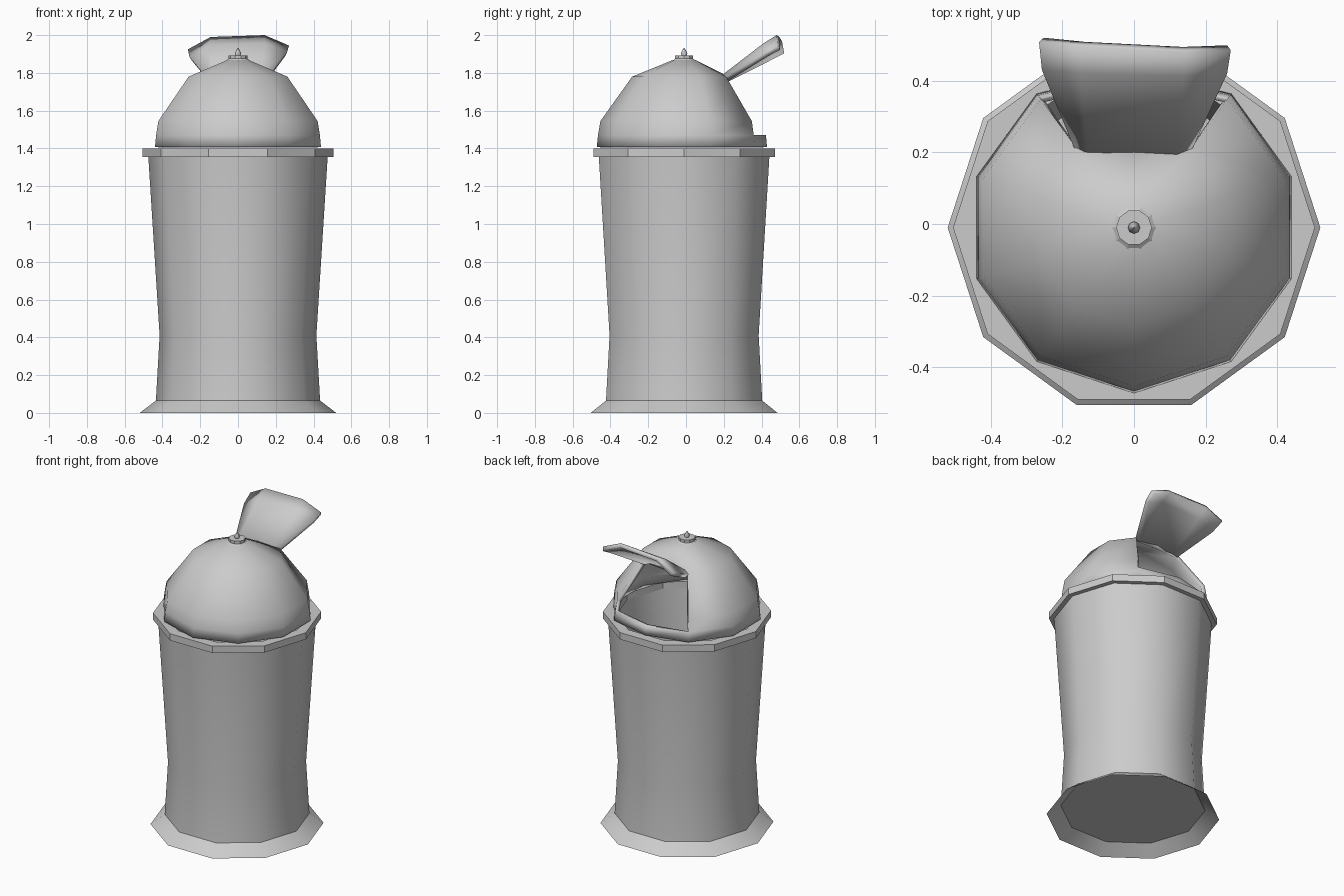
import bpy, bmesh
from math import sin, cos, radians, pi

if "Cube" in bpy.data.objects:
    bpy.data.objects.remove(bpy.data.objects["Cube"])

CY = -0.01  # the round parts share this centre line


def finish(name, bm, smooth=None, thickness=0, offset=-1):
    bmesh.ops.recalc_face_normals(bm, faces=bm.faces)
    me = bpy.data.meshes.new(name)
    bm.to_mesh(me)
    bm.free()
    ob = bpy.data.objects.new(name, me)
    bpy.context.collection.objects.link(ob)
    if thickness:
        mod = ob.modifiers.new("thickness", 'SOLIDIFY')
        mod.thickness = thickness
        mod.offset = offset
    if smooth:
        bpy.ops.object.select_all(action='DESELECT')
        ob.select_set(True)
        bpy.context.view_layer.objects.active = ob
        bpy.ops.object.shade_smooth_by_angle(angle=radians(smooth))
    return ob


def lathe(profile, n=10, phase=0.0, loop=False, cap_start=False, cap_end=False):
    """Revolve (radius, z) points; returns the bmesh and its vertex rings."""
    bm = bmesh.new()
    rings = [[bm.verts.new((r * cos(phase + 2 * pi * i / n),
                            CY + r * sin(phase + 2 * pi * i / n), z))
              for i in range(n)] for r, z in profile]
    pairs = list(zip(rings, rings[1:]))
    if loop:
        pairs.append((rings[-1], rings[0]))
    for a, b in pairs:
        for i in range(n):
            j = (i + 1) % n
            bm.faces.new((a[i], a[j], b[j], b[i]))
    if cap_start:
        bm.faces.new(rings[0])
    if cap_end:
        bm.faces.new(rings[-1])
    return bm, rings


# flared foot
bm, _ = lathe([(0.52, 0.0), (0.435, 0.065)])
finish("foot_flare", bm, 40)

# hollow waisted body with a floor
bm, _ = lathe([(0.39, 0.06), (0.435, 0.06), (0.415, 0.41), (0.475, 1.36),
               (0.445, 1.36), (0.385, 0.41), (0.39, 0.08)],
              cap_start=True, cap_end=True)
finish("body", bm, 40)

# rim ring
bm, _ = lathe([(0.505, 1.355), (0.505, 1.40), (0.44, 1.40), (0.44, 1.355)], loop=True)
finish("rim", bm)

# dome with the rear opening, a corner of the decagon facing front and back
bm, rings = lathe([(0.462, 1.408), (0.456, 1.47), (0.443, 1.545),
                   (0.275, 1.78), (0.06, 1.868)], phase=pi / 10, cap_end=True)
for ring, f in ((rings[0], 0.95), (rings[1], 0.95), (rings[3], 0.86)):
    ring[2].co.y = CY + (ring[2].co.y - CY) * f
hole_vert = rings[2][2]
bmesh.ops.delete(bm, geom=[hole_vert], context='VERTS')
finish("dome", bm, 40, 0.025)

# lid swung open: rows run from hinge to tip, columns from left to right
rows = [
    [(-0.165, 0.207, 1.772), (-0.13, 0.20, 1.79), (0.12, 0.193, 1.79), (0.16, 0.203, 1.775)],
    [(-0.257, 0.43, 1.885), (-0.15, 0.42, 1.948), (0.14, 0.412, 1.958), (0.26, 0.42, 1.91)],
    [(-0.265, 0.508, 1.925), (-0.145, 0.495, 1.99), (0.14, 0.48, 2.0), (0.27, 0.485, 1.945)],
]
bm = bmesh.new()
grid = [[bm.verts.new(p) for p in row] for row in rows]
for a, b in zip(grid, grid[1:]):
    for i in range(3):
        bm.faces.new((a[i], a[i + 1], b[i + 1], b[i]))
bmesh.ops.recalc_face_normals(bm, faces=bm.faces)
bm.normal_update()
up = next(iter(bm.faces)).normal.z > 0
finish("lid", bm, 40, 0.028, -1 if up else 1)

# cap and spike on top
bm, _ = lathe([(0.07, 1.86), (0.05, 1.875), (0.05, 1.893)], cap_start=True, cap_end=True)
finish("top_cap", bm)
bm, _ = lathe([(0.012, 1.89), (0.017, 1.905), (0.002, 1.932)], n=8,
              cap_start=True, cap_end=True)
finish("top_spike", bm, 50)
